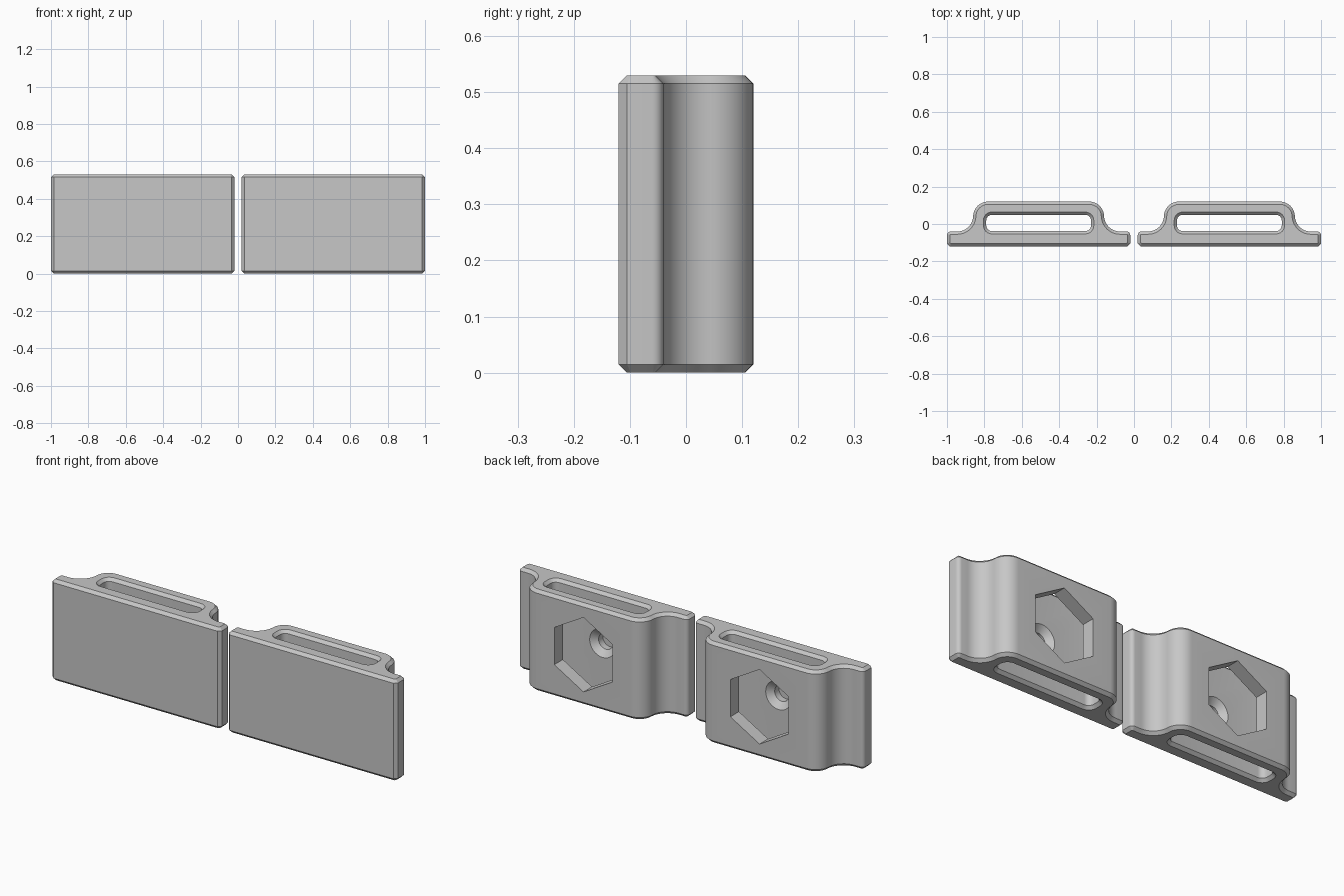
import bpy, bmesh, math
from mathutils import Matrix

if "Cube" in bpy.data.objects:
    bpy.data.objects.remove(bpy.data.objects["Cube"])

H, C = 0.53, 0.015           # height and edge chamfer
grey = bpy.data.materials.new("grey plastic")
grey.diffuse_color = (0.57, 0.57, 0.57, 1)
grey.use_nodes = True
grey.node_tree.nodes["Principled BSDF"].inputs["Base Color"].default_value = grey.diffuse_color


def arc(cx, cy, r, a0, a1, n):
    angles = [math.radians(a0 + (a1 - a0) * i / n) for i in range(n + 1)]
    return [(cx + r * math.cos(a), cy + r * math.sin(a)) for a in angles]


def clip_profile(d):
    """Outer outline moved inward by d: flat plate, flanges, raised back."""
    t = d * math.tan(math.radians(22.5))
    half = [(0.475 - t, -0.12 + d), (0.49 - d, -0.105 + t)]
    half += arc(0.47, -0.06, 0.02 - d, 0, 90, 5)
    half += arc(0.435, 0.045, 0.085 + d, 270, 180, 12)
    half += arc(0.27, 0.04, 0.08 - d, 0, 90, 12)
    return half + [(-x, y) for x, y in reversed(half)]


def slot_profile(d):
    """Rounded strap slot grown outward by d."""
    r = 0.03
    x, y0, y1 = 0.28 - r, -0.038 + r, 0.049 - r
    r += d
    return (arc(x, y0, r, -90, 0, 6) + arc(x, y1, r, 0, 90, 6)
            + arc(-x, y1, r, 90, 180, 6) + arc(-x, y0, r, 180, 270, 6))


def loft(name, profile, layers):
    """Stack the offset profile at each (z, offset) and close the ends."""
    bm = bmesh.new()
    rings = [[bm.verts.new((x, y, z)) for x, y in profile(d)] for z, d in layers]
    n = len(rings[0])
    for a, b in zip(rings, rings[1:]):
        for i in range(n):
            j = (i + 1) % n
            bm.faces.new((a[i], a[j], b[j], b[i]))
    bm.faces.new(rings[0][::-1])
    bm.faces.new(rings[-1])
    bmesh.ops.recalc_face_normals(bm, faces=bm.faces)
    me = bpy.data.meshes.new(name)
    bm.to_mesh(me)
    bm.free()
    ob = bpy.data.objects.new(name, me)
    bpy.context.collection.objects.link(ob)
    return ob


def bore(name, sides, layers, turn=0):
    """Cutter along y, made from (y, radius) layers at mid height."""
    def ring(r):
        return [(r * math.cos(turn + math.tau * i / sides),
                 r * math.sin(turn + math.tau * i / sides)) for i in range(sides)]
    ob = loft(name, ring, layers)
    ob.data.transform(Matrix.Translation((0, 0, H / 2))
                      @ Matrix.Rotation(-math.pi / 2, 4, 'X'))
    return ob


# Clip body with chamfered ends
clip = loft("right_strap_clip", clip_profile, [(0, C), (C, 0), (H - C, 0), (H, C)])

# Strap slot, hexagonal window in the back wall, blind countersunk screw hole
e = 0.01
cutters = [
    loft("slot_cutter", slot_profile,
         [(-e, C + e), (C, 0), (H - C, 0), (H + e, C + e)]),
    bore("hex_cutter", 6, [(0.0, 0.195), (0.2, 0.195)], math.pi / 6),
    bore("screw_hole_cutter", 32,
         [(-0.10, 0.042), (-0.065, 0.042), (-0.038, 0.075), (0.0, 0.075)]),
]
bpy.context.view_layer.objects.active = clip
for cutter in cutters:
    cutter.hide_render = True
    mod = clip.modifiers.new(cutter.name, 'BOOLEAN')
    mod.operation, mod.solver, mod.object = 'DIFFERENCE', 'EXACT', cutter
    bpy.ops.object.modifier_apply(modifier=mod.name)
    bpy.data.objects.remove(cutter)

clip.data.materials.clear()
clip.data.materials.append(grey)
bpy.ops.object.select_all(action='DESELECT')
clip.select_set(True)
bpy.ops.object.shade_smooth_by_angle(angle=math.radians(25))

# Second identical clip beside the first
clip.location.x = 0.51
twin = clip.copy()
twin.name = "left_strap_clip"
twin.location.x = -0.51
bpy.context.collection.objects.link(twin)
